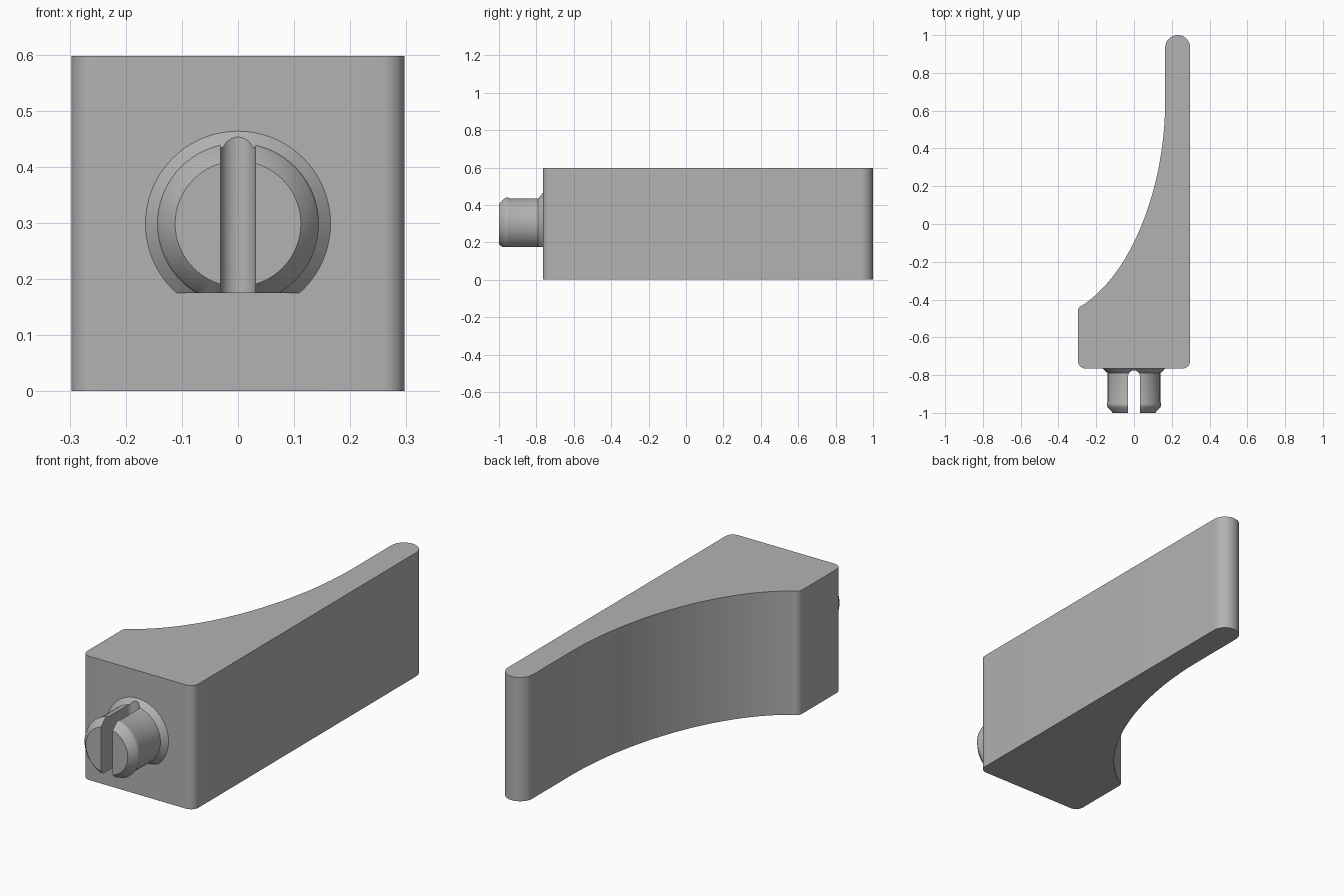
import bpy, bmesh
from math import sin, cos, pi, radians
from mathutils import Vector, Matrix
from mathutils.geometry import interpolate_bezier

cube = bpy.data.objects.get("Cube")
if cube:
    bpy.data.objects.remove(cube, do_unlink=True)

grey = bpy.data.materials.new("plain grey")
grey.use_nodes = True
COLOUR = (0.45, 0.45, 0.45, 1)
grey.diffuse_color = COLOUR
grey.node_tree.nodes["Principled BSDF"].inputs["Base Color"].default_value = COLOUR

HEIGHT = 0.597
FRONT = -0.765
AXIS_Z = HEIGHT / 2


def arc(cx, cy, r, start, end, steps):
    """Points on an arc, angles in degrees."""
    angles = [radians(start + (end - start) * i / steps) for i in range(steps + 1)]
    return [(cx + r * cos(a), cy + r * sin(a)) for a in angles]


def make_object(name, bm):
    bmesh.ops.recalc_face_normals(bm, faces=bm.faces)
    mesh = bpy.data.meshes.new(name)
    bm.to_mesh(mesh)
    bm.free()
    mesh.materials.append(grey)
    obj = bpy.data.objects.new(name, mesh)
    bpy.context.collection.objects.link(obj)
    return obj


def prism(name, outline, z0, z1):
    bm = bmesh.new()
    face = bm.faces.new([bm.verts.new((x, y, z0)) for x, y in outline])
    top = bmesh.ops.extrude_face_region(bm, geom=[face])["geom"]
    moved = [v for v in top if isinstance(v, bmesh.types.BMVert)]
    bmesh.ops.translate(bm, verts=moved, vec=(0, 0, z1 - z0))
    return make_object(name, bm)


def smooth(obj, angle):
    bpy.ops.object.select_all(action='DESELECT')
    obj.select_set(True)
    bpy.context.view_layer.objects.active = obj
    bpy.ops.object.shade_smooth_by_angle(angle=radians(angle))


# Lever body: rounded block sweeping into a thin rounded blade
sweep = interpolate_bezier(Vector((0.165, 0.65)), Vector((0.165, 0.2)),
                           Vector((-0.01, -0.265)), Vector((-0.28, -0.435)), 40)
outline = arc(0.257, FRONT + 0.04, 0.04, -90, 0, 8)
outline += arc(0.231, 0.934, 0.066, 0, 180, 24)
outline += [(p.x, p.y) for p in sweep]
outline += arc(-0.267, -0.46, 0.03, 125, 180, 5)
outline += arc(-0.257, FRONT + 0.04, 0.04, 180, 270, 8)
body = prism("lever_body", outline, 0, HEIGHT)
smooth(body, 30)

# Peg: turned profile (radius, y) with chamfered lip and flared root
profile = [(0, -1), (0.112, -1), (0.14, -0.97), (0.144, -0.96), (0.144, -0.952),
           (0.139, -0.938), (0.139, -0.79), (0.166, -0.764), (0.166, -0.74), (0, -0.74)]
bm = bmesh.new()
verts = [bm.verts.new((r, y, 0)) for r, y in profile]
edges = [bm.edges.new(pair) for pair in zip(verts, verts[1:])]
bmesh.ops.spin(bm, geom=verts + edges, cent=(0, 0, 0), axis=(0, 1, 0),
               angle=2 * pi, steps=72, use_duplicate=False)
bmesh.ops.remove_doubles(bm, verts=bm.verts, dist=0.0001)
bmesh.ops.translate(bm, verts=bm.verts, vec=(0, 0, AXIS_Z))

# Flat underside of the peg
cut = bmesh.ops.bisect_plane(bm, geom=bm.verts[:] + bm.edges[:] + bm.faces[:],
                             plane_co=(0, 0, 0.175), plane_no=(0, 0, -1), clear_outer=True)
rim = [e for e in cut["geom_cut"] if isinstance(e, bmesh.types.BMEdge)]
bmesh.ops.holes_fill(bm, edges=rim, sides=0)
peg = make_object("split_peg", bm)

# Round-ended slot through the peg
slot_outline = [(-0.031, -1.1), (0.031, -1.1)] + arc(0, -0.806, 0.031, 0, 180, 16)
slot = prism("slot_cutter", slot_outline, 0, HEIGHT)
slot.hide_render = True
mod = peg.modifiers.new("slot", 'BOOLEAN')
mod.operation = 'DIFFERENCE'
mod.solver = 'EXACT'
mod.object = slot
bpy.context.view_layer.objects.active = peg
bpy.ops.object.modifier_apply(modifier=mod.name)
bpy.data.objects.remove(slot, do_unlink=True)
smooth(peg, 25)
